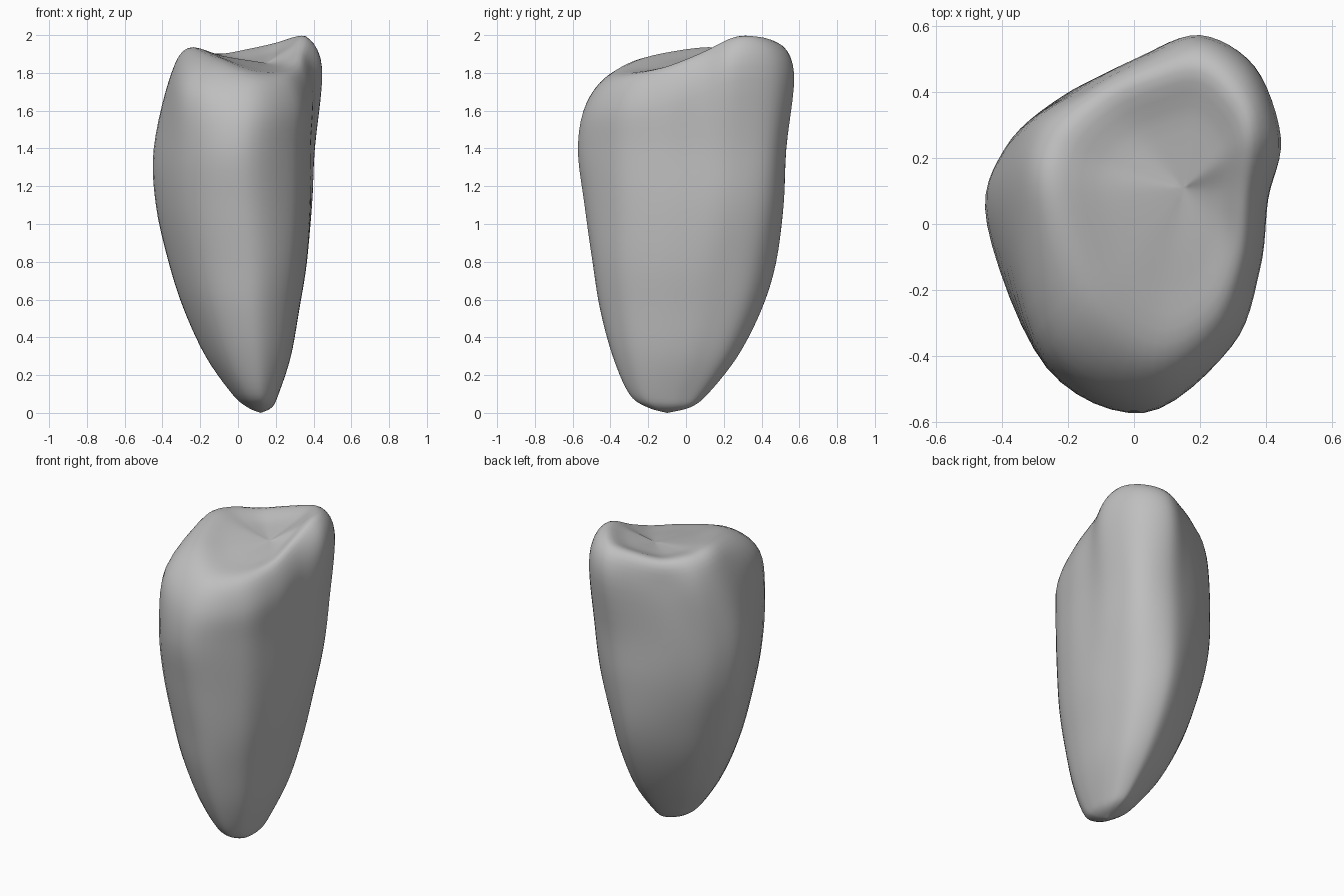
import bpy
import bmesh
from mathutils import Vector

if "Cube" in bpy.data.objects:
    bpy.data.objects.remove(bpy.data.objects["Cube"], do_unlink=True)

AROUND = 6   # faces between neighbouring control points of a ring
ALONG = 5    # faces between neighbouring control rings
ROOT_TIP = Vector((0.12, -0.1, 0))
BASIN_CENTRE = Vector((0.15, 0.11, 1.852))

# Matching outlines, running from the -x side over the back to the front
lower = [(-.365, -.01), (-.3, .21), (-.15, .36), (.04, .465), (.16, .465), (.285, .37),
         (.345, .2), (.365, .03), (.345, -.18), (.265, -.37), (.06, -.495), (-.21, -.38)]
middle = [(-.44, 0), (-.39, .23), (-.22, .385), (0, .49), (.18, .53), (.345, .45),
          (.405, .25), (.39, .05), (.37, -.16), (.285, -.38), (.03, -.572), (-.265, -.435)]
shoulder = [(-.36, .05), (-.315, .29), (-.15, .41), (.02, .505), (.2, .572), (.365, .475),
            (.445, .26), (.405, .08), (.38, -.13), (.295, -.36), (.05, -.53), (-.265, -.38)]
crest = [(-.26, .08), (-.235, .26), (-.11, .385), (.04, .455), (.2, .49), (.32, .39),
         (.365, .26), (.345, .08), (.325, -.12), (.24, -.31), (.06, -.4), (-.15, -.24)]
crest_height = [1.93, 1.915, 1.895, 1.92, 1.955, 1.99, 1.985, 1.9, 1.82, 1.78, 1.79, 1.875]


def level(outline, z):
    return [Vector((x, y, z)) for x, y in outline]


def fitted(outline, z, x0, x1, y0, y1):
    """Stretch an outline to given limits at height z."""
    xs, ys = zip(*outline)

    def remap(value, values, low, high):
        return low + (value - min(values)) / (max(values) - min(values)) * (high - low)
    return [Vector((remap(x, xs, x0, x1), remap(y, ys, y0, y1), z)) for x, y in outline]


def spline(a, b, c, d, t):
    """Smooth curve from b to c, guided by a and d."""
    return 0.5 * (2 * b + (c - a) * t + (2 * a - 5 * b + 4 * c - d) * t * t
                  + (3 * b - a - 3 * c + d) * t ** 3)


def smooth_ring(points):
    n = len(points)
    return [spline(points[i - 1], points[i], points[(i + 1) % n], points[(i + 2) % n], s / AROUND)
            for i in range(n) for s in range(AROUND)]


def smooth_stack(rings):
    last = len(rings) - 1
    stack = []
    for i in range(last):
        four = [rings[max(0, min(last, i + k))] for k in (-1, 0, 1, 2)]
        for s in range(ALONG):
            stack.append([spline(*p, s / ALONG) for p in zip(*four)])
    return stack


# Root and body rings, then the rounded rim and the hollow biting surface
count = len(lower)
waist = [((a + c) / 2, (b + d) / 2) for (a, b), (c, d) in zip(lower, middle)]
rim = [Vector((x, y, z)) for (x, y), z in zip(crest, crest_height)]
hollow = []
for p in rim:
    q = BASIN_CENTRE.lerp(p, 0.55)
    fullness = 0.42 + 1.5 * max(0, p.z - 1.9)   # the tall corner slopes in gently
    q.z = BASIN_CENTRE.z + (p.z - BASIN_CENTRE.z) * fullness
    hollow.append(q)
controls = [
    [ROOT_TIP] * count,
    fitted(lower, 0.03, .05, .18, -.205, .02),
    fitted(lower, 0.1, -.03, .215, -.3, .11),
    fitted(lower, 0.3, -.17, .28, -.388, .265),
    fitted(lower, 0.55, -.285, .325, -.455, .39),
    level(lower, 0.8),
    fitted(waist, 1.1, -.43, .388, -.537, .512),
    level(middle, 1.4),
    [Vector((x, y, z - 0.16)) for (x, y), z in zip(shoulder, crest_height)],
    rim,
    hollow,
    [BASIN_CENTRE] * count,
]
stack = smooth_stack([smooth_ring(ring) for ring in controls])[1:]

# Skin the rings and close both ends
bm = bmesh.new()
loops = [[bm.verts.new(p) for p in ring] for ring in stack]
tip, centre = bm.verts.new(ROOT_TIP), bm.verts.new(BASIN_CENTRE)
size = len(loops[0])
for i in range(size):
    j = (i + 1) % size
    for under, over in zip(loops, loops[1:]):
        bm.faces.new((under[i], under[j], over[j], over[i]))
    bm.faces.new((tip, loops[0][j], loops[0][i]))
    bm.faces.new((centre, loops[-1][i], loops[-1][j]))
bmesh.ops.recalc_face_normals(bm, faces=bm.faces)
for face in bm.faces:
    face.smooth = True
mesh = bpy.data.meshes.new("tooth")
bm.to_mesh(mesh)
bm.free()
tooth = bpy.data.objects.new("tooth", mesh)
bpy.context.collection.objects.link(tooth)

# Plain grey enamel
colour = (0.52, 0.52, 0.52, 1)
enamel = bpy.data.materials.new("grey_enamel")
enamel.use_nodes = True
enamel.diffuse_color = colour
enamel.node_tree.nodes["Principled BSDF"].inputs["Base Color"].default_value = colour
mesh.materials.append(enamel)
